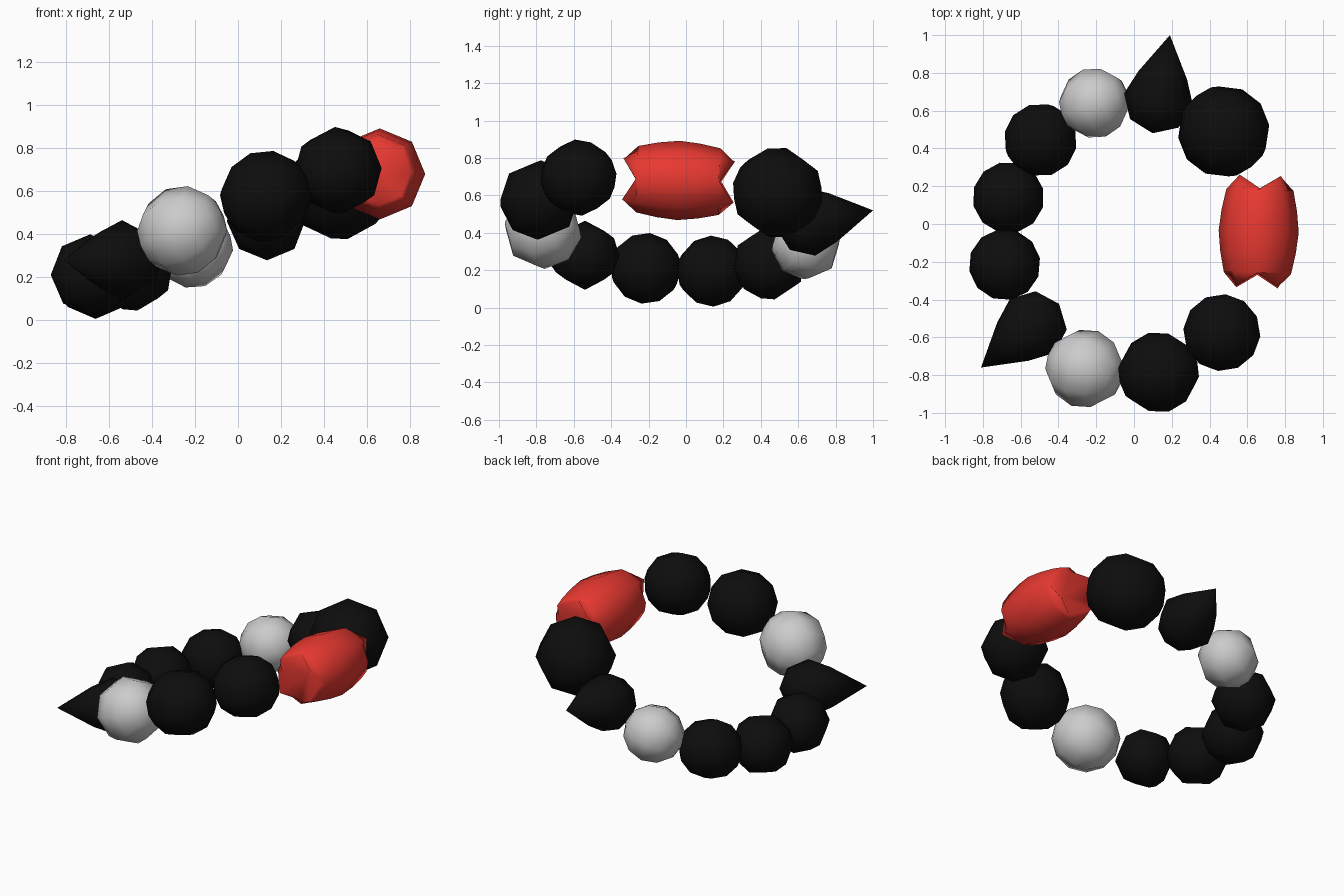
import bpy, bmesh, math
from mathutils import Vector

if "Cube" in bpy.data.objects:
    bpy.data.objects.remove(bpy.data.objects["Cube"])


def material(name, col):
    m = bpy.data.materials.new(name)
    m.diffuse_color = (*col, 1)
    m.use_nodes = True
    m.node_tree.nodes["Principled BSDF"].inputs["Base Color"].default_value = m.diffuse_color
    return m


black = material("black", (0.004, 0.004, 0.004))
red = material("red", (0.8, 0.04, 0.03))


def revolve(name, rings, near, far, centre, axis, mat, tip_at=None):
    """Eight-sided bead: rings are (offset, radius[, offset2, radius2]) along the axis."""
    bm = bmesh.new()
    loops = []
    for ring in rings:
        loop = []
        for i in range(8):
            t, r = ring[:2] if i % 2 or len(ring) == 2 else ring[2:]
            a = math.tau * i / 8
            loop.append(bm.verts.new((r * math.cos(a), r * math.sin(a), t)))
        loops.append(loop)
    p0, p1 = bm.verts.new((0, 0, near)), bm.verts.new((0, 0, far))
    for i in range(8):
        j = (i + 1) % 8
        bm.faces.new((p0, loops[0][j], loops[0][i]))
        bm.faces.new((p1, loops[-1][i], loops[-1][j]))
        for a, b in zip(loops, loops[1:]):
            bm.faces.new((a[i], a[j], b[j], b[i]))
    bmesh.ops.recalc_face_normals(bm, faces=bm.faces[:])
    for f in bm.faces:
        f.smooth = True
    me = bpy.data.meshes.new(name)
    bm.to_mesh(me)
    bm.free()
    ob = bpy.data.objects.new(name, me)
    bpy.context.collection.objects.link(ob)
    ob.location = centre
    ob.rotation_mode = 'QUATERNION'
    ob.rotation_quaternion = Vector(axis).to_track_quat('Z', 'Y')
    if mat:
        me.materials.append(mat)
    return ob


def arc(r, n):
    return [(-r * math.cos(math.pi * k / n), r * math.sin(math.pi * k / n)) for k in range(1, n)]


# Beads in order round the tilted loop: kind, centre, radius
beads = [
    ("red_barrel", (0.66, -0.04, 0.68), 0.21),
    ("black_bead", (0.475, 0.49, 0.615), 0.245),
    ("spike_bead", (0.13, 0.66, 0.46), 0.185),
    ("grey_bead", (-0.21, 0.64, 0.335), 0.187),
    ("black_bead", (-0.495, 0.445, 0.235), 0.195),
    ("black_bead", (-0.665, 0.14, 0.195), 0.19),
    ("black_bead", (-0.685, -0.215, 0.21), 0.19),
    ("spike_bead", (-0.54, -0.54, 0.28), 0.185),
    ("grey_bead", (-0.26, -0.765, 0.415), 0.21),
    ("black_bead", (0.13, -0.785, 0.575), 0.215),
    ("black_bead", (0.465, -0.575, 0.695), 0.205),
]
tips = {2: (0.19, 1.0, 0.52), 7: (-0.81, -0.76, 0.28)}

for k, (kind, c, r) in enumerate(beads):
    c = Vector(c)
    tangent = Vector(beads[(k + 1) % len(beads)][1]) - Vector(beads[k - 1][1])
    name = f"{kind}_{k + 1}"
    if kind == "red_barrel":
        # Barrel with scalloped rims and sunken ends
        half = [(0.295, 0.155, 0.225, 0.15), (0.22, 0.178), (0.11, 0.20)]
        rings = [tuple(-v if i % 2 == 0 else v for i, v in enumerate(h)) for h in half]
        rings += [(0, 0.212)] + half[::-1]
        revolve(name, rings, -0.16, 0.16, c, (0.03, 1, -0.03), red)
    elif kind == "spike_bead":
        # Round bead with its outer pole drawn out to a point
        d = Vector(tips[k]) - c
        revolve(name, arc(r, 4), -r, d.length, c, d, black)
    else:
        revolve(name, arc(r, 6), -r, r, c, tangent, black if kind == "black_bead" else None)
